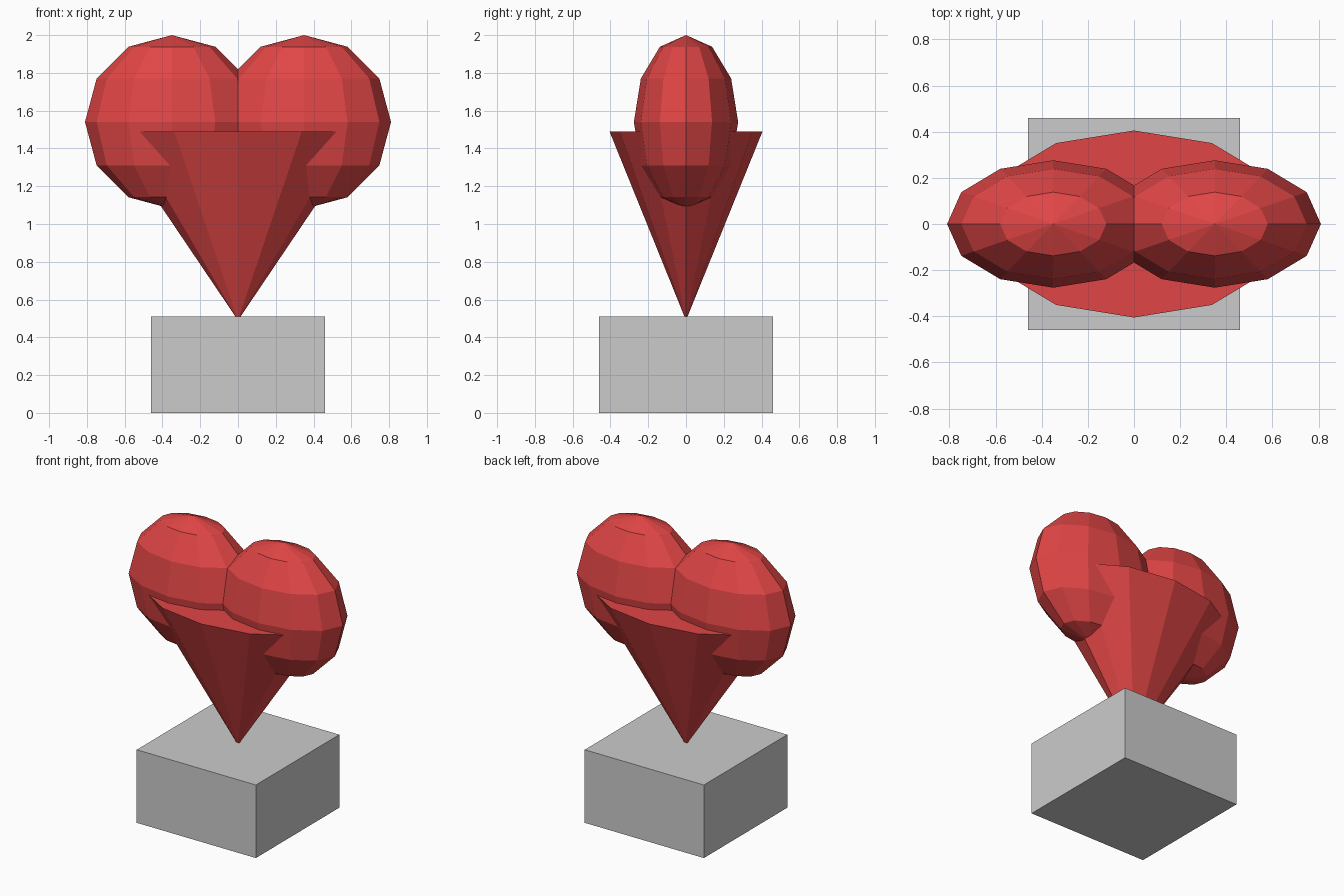
import bpy
from math import pi

if "Cube" in bpy.data.objects:
    bpy.data.objects.remove(bpy.data.objects["Cube"])

red = bpy.data.materials.new("red")
red.diffuse_color = (0.75, 0.06, 0.06, 1)
red.use_nodes = True
red.node_tree.nodes["Principled BSDF"].inputs["Base Color"].default_value = red.diffuse_color


def finish(name, scale=(1, 1, 1), material=None):
    """Name, flatten and colour the primitive that was just added."""
    ob = bpy.context.object
    ob.name = name
    ob.scale = scale
    bpy.ops.object.transform_apply(location=False, rotation=True, scale=True)
    if material:
        ob.data.materials.append(material)
    return ob


# Square grey plinth
bpy.ops.mesh.primitive_cube_add(size=1, location=(0, 0, 0.255))
finish("plinth", (0.92, 0.92, 0.51))

# Two flattened low-poly lobes
for side, name in ((-1, "left_lobe"), (1, "right_lobe")):
    bpy.ops.mesh.primitive_uv_sphere_add(
        segments=12, ring_count=6, radius=0.46, location=(0.35 * side, 0, 1.54))
    finish(name, (1, 0.6, 1), red)

# Flattened cone standing on its tip, sunk slightly into the plinth
bpy.ops.mesh.primitive_cone_add(
    vertices=12, radius1=0.675, radius2=0, depth=1.0,
    location=(0, 0, 0.99), rotation=(pi, 0, 0))
finish("heart_point", (1, 0.6, 1), red)
